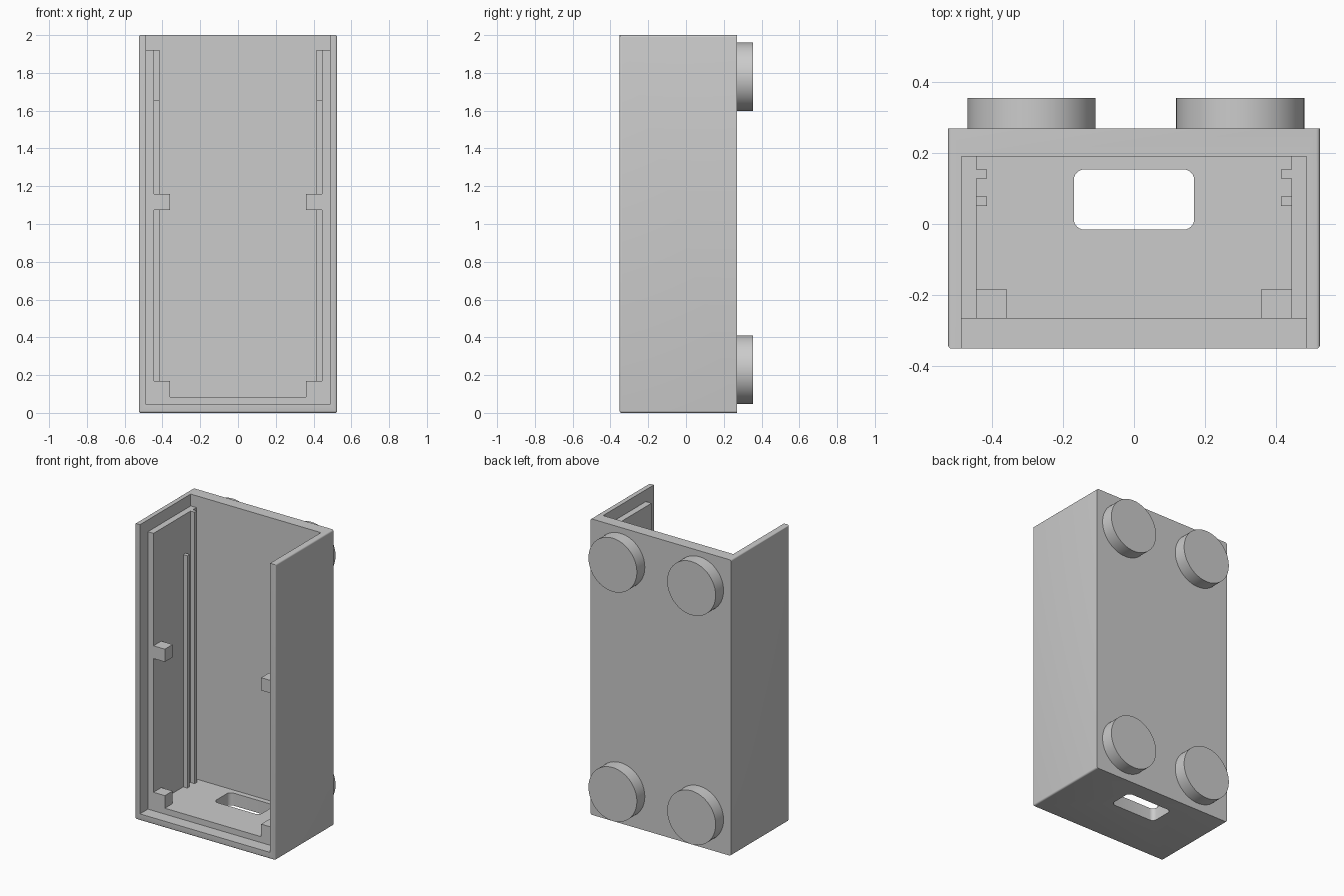
import bpy, bmesh, math

if "Cube" in bpy.data.objects:
    bpy.data.objects.remove(bpy.data.objects["Cube"])

grey = bpy.data.materials.new("light_grey")
grey.diffuse_color = (0.6, 0.6, 0.6, 1)
grey.use_nodes = True
grey.node_tree.nodes["Principled BSDF"].inputs["Base Color"].default_value = grey.diffuse_color


def finish(name, bm):
    bmesh.ops.recalc_face_normals(bm, faces=bm.faces)
    me = bpy.data.meshes.new(name)
    bm.to_mesh(me)
    bm.free()
    me.materials.append(grey)
    ob = bpy.data.objects.new(name, me)
    bpy.context.collection.objects.link(ob)
    return ob


def box_bm(x0, x1, y0, y1, z0, z1):
    bm = bmesh.new()
    bmesh.ops.create_cube(bm, size=1)
    for v in bm.verts:
        v.co = (x1 if v.co.x > 0 else x0, y1 if v.co.y > 0 else y0, z1 if v.co.z > 0 else z0)
    return bm


def box(name, *dims):
    return finish(name, box_bm(*dims))


def cylinder(name, x, z, y0, y1, r, n):
    bm = bmesh.new()
    bmesh.ops.create_cone(bm, cap_ends=True, segments=n, radius1=r, radius2=r, depth=1)
    for v in bm.verts:
        a, b, c = v.co
        v.co = (x + a, y1 if c > 0 else y0, z + b)
    return finish(name, bm)


def cut(ob, cutter):
    bpy.context.view_layer.objects.active = ob
    m = ob.modifiers.new("cut", 'BOOLEAN')
    m.operation, m.solver, m.object = 'DIFFERENCE', 'EXACT', cutter
    bpy.ops.object.modifier_apply(modifier=m.name)
    bpy.data.objects.remove(cutter, do_unlink=True)


def smooth(ob):
    bpy.ops.object.select_all(action='DESELECT')
    ob.select_set(True)
    bpy.context.view_layer.objects.active = ob
    bpy.ops.object.shade_smooth_by_angle(angle=math.radians(30))


# Housing block with small rounded outer edges, square at the back
bm = box_bm(-0.525, 0.525, -0.352, 0.27, 0, 2)
edges = []
for e in bm.edges:
    a, b = e.verts[0].co, e.verts[1].co
    d, mid = b - a, (a + b) / 2
    front = mid.y < -0.3
    if abs(d.y) > 0.1 or (front and (abs(d.z) > 0.1 or mid.z < 0.1)):
        edges.append(e)
bmesh.ops.bevel(bm, geom=edges, offset=0.011, segments=4, profile=0.5, affect='EDGES')
housing = finish("housing", bm)

# Main cavity, front lid recess and open top slot
cut(housing, box("cavity_cutter", -0.445, 0.445, -0.30, 0.19, 0.085, 1.92))
cut(housing, box("lid_cutter", -0.487, 0.487, -0.45, -0.267, 0.045, 2.2))
cut(housing, box("top_cutter", -0.487, 0.487, -0.45, 0.19, 1.92, 2.2))

# Rounded cable window in the floor
bm = box_bm(-0.17, 0.17, -0.016, 0.154, -0.1, 0.15)
bmesh.ops.bevel(bm, geom=[e for e in bm.edges if abs(e.verts[0].co.z - e.verts[1].co.z) > 0.1],
                offset=0.03, segments=6, profile=0.5, affect='EDGES')
cut(housing, finish("window_cutter", bm))
smooth(housing)

for side, s in (("left", -1), ("right", 1)):
    # Guide rails along the side walls
    for label, y0, y1, top in (("front", 0.051, 0.077, 1.655), ("back", 0.128, 0.154, 1.92)):
        xs = sorted((s * 0.415, s * 0.446))
        box(f"{side}_{label}_rail", xs[0], xs[1], y0, y1, 0.084, top)
    # Screw posts with blind holes
    for label, z0 in (("lower", 0.085), ("upper", 1.075)):
        xs = sorted((s * 0.36, s * 0.446))
        post = box(f"{side}_{label}_screw_post", xs[0], xs[1], -0.267, -0.184, z0 - 0.001, z0 + 0.085)
        cut(post, cylinder("hole_cutter", s * 0.399, z0 + 0.044, -0.30, -0.205, 0.023, 24))
        smooth(post)

# Four hollow round feet on the back
for side, x in (("left", -0.289), ("right", 0.3)):
    for label, z in (("lower", 0.229), ("upper", 1.779)):
        foot = cylinder(f"{side}_{label}_foot", x, z, 0.269, 0.355, 0.181, 64)
        cut(foot, cylinder("foot_cutter", x, z, 0.2, 0.4, 0.135, 64))
        smooth(foot)
